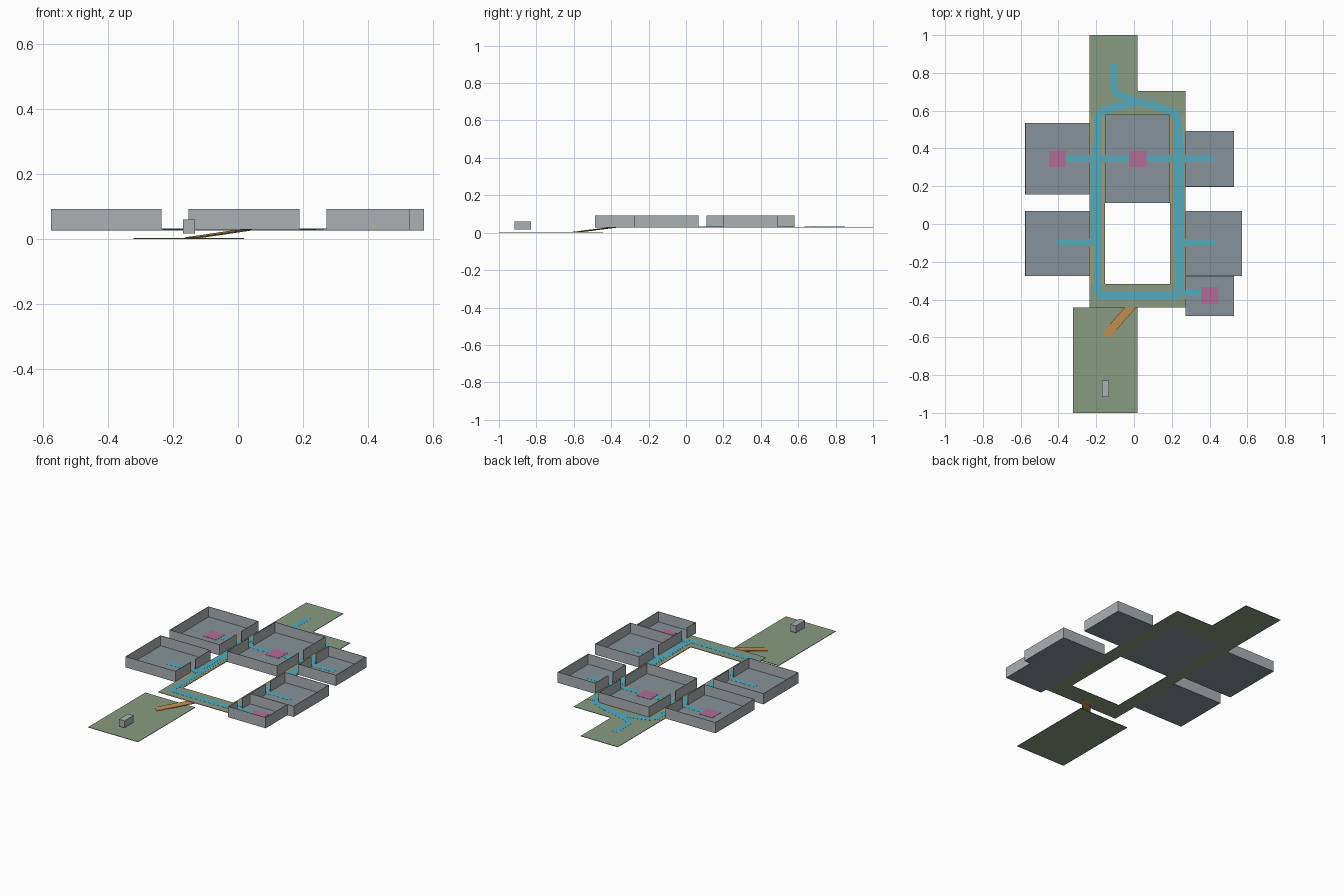
import bpy, bmesh
from mathutils import Vector

if "Cube" in bpy.data.objects:
    bpy.data.objects.remove(bpy.data.objects["Cube"])

def material(name, rgb):
    m = bpy.data.materials.new(name)
    m.diffuse_color = (*rgb, 1)
    m.use_nodes = True
    m.node_tree.nodes["Principled BSDF"].inputs["Base Color"].default_value = m.diffuse_color
    return m

GREEN = material("ground_green", (0.25, 0.33, 0.22))
SLATE = material("room_slate", (0.24, 0.29, 0.32))
WALL = material("wall_grey", (0.40, 0.44, 0.45))
CYAN = material("route_cyan", (0.09, 0.40, 0.50))
TAN = material("verge_tan", (0.36, 0.33, 0.17))
PINK = material("marker_pink", (0.45, 0.15, 0.31))
ORANGE = material("ramp_orange", (0.55, 0.28, 0.08))

def finish(bm, name, mat):
    bmesh.ops.recalc_face_normals(bm, faces=bm.faces)
    me = bpy.data.meshes.new(name)
    bm.to_mesh(me)
    bm.free()
    me.materials.append(mat)
    ob = bpy.data.objects.new(name, me)
    bpy.context.collection.objects.link(ob)

def add_box(bm, x0, x1, y0, y1, z0, z1):
    vs = bmesh.ops.create_cube(bm, size=1)["verts"]
    for v in vs:
        v.co = (x0 + (v.co.x + .5) * (x1 - x0),
                y0 + (v.co.y + .5) * (y1 - y0),
                z0 + (v.co.z + .5) * (z1 - z0))

def boxes(name, mat, *bounds):
    bm = bmesh.new()
    for b in bounds:
        add_box(bm, *b)
    finish(bm, name, mat)

def ribbon(name, pts, width, z, mat, closed=False, thick=0.0006):
    """Flat mitred strip along a polyline; points may carry their own z."""
    pts = [Vector((p[0], p[1], p[2] if len(p) > 2 else z)) for p in pts]
    n = len(pts)
    bm = bmesh.new()
    rows = []
    for i, p in enumerate(pts):
        a = pts[(i - 1) % n] if closed or i > 0 else None
        b = pts[(i + 1) % n] if closed or i < n - 1 else None
        d1 = ((p - a) if a else (b - p)).to_2d().normalized()
        d2 = ((b - p) if b else (p - a)).to_2d().normalized()
        t = (d1 + d2).normalized()
        k = width / 2 / max(t.dot(d1), 0.3)
        off = Vector((-t.y * k, t.x * k, 0))
        dn = Vector((0, 0, -thick))
        rows.append([bm.verts.new(q) for q in (p + off, p - off, p - off + dn, p + off + dn)])
    for i in range(n if closed else n - 1):
        r, s = rows[i], rows[(i + 1) % n]
        for j in range(4):
            bm.faces.new((r[j], r[(j + 1) % 4], s[(j + 1) % 4], s[j]))
    if not closed:
        bm.faces.new(rows[0])
        bm.faces.new(rows[-1])
    finish(bm, name, mat)

H = 0.03       # upper floor level
TOP = 0.093    # wall top
T = 0.003      # wall and floor thickness

# Ground plates
boxes("lower_ground", GREEN, (-.322, .018, -1, -.443, 0, T))
boxes("corridor_floor", GREEN,
      (-.235, -.153, -.443, .705, H - T, H), (.19, .273, -.443, .705, H - T, H),
      (-.153, .19, -.443, -.317, H - T, H), (-.153, .19, .58, .705, H - T, H))
boxes("north_ground", GREEN, (-.235, .018, .705, 1, H - T, H))

# Rooms: open boxes with full-height door gaps
def room(name, x0, x1, y0, y1, door_y, sides, gap=0.045):
    boxes(name + "_floor", SLATE, (x0, x1, y0, y1, H - T, H))
    walls = [(x0, x1, y0, y0 + T, H, TOP), (x0, x1, y1 - T, y1, H, TOP)]
    for side, a in (("W", x0), ("E", x1 - T)):
        if side in sides:
            walls += [(a, a + T, y0 + T, door_y - gap / 2, H, TOP),
                      (a, a + T, door_y + gap / 2, y1 - T, H, TOP)]
        else:
            walls.append((a, a + T, y0 + T, y1 - T, H, TOP))
    boxes(name + "_walls", WALL, *walls)

room("northwest_room", -.576, -.235, .155, .535, .345, "E")
room("southwest_room", -.576, -.235, -.275, .068, -.10, "E")
room("central_room", -.153, .19, .11, .58, .345, "WE")
room("northeast_room", .273, .53, .197, .493, .345, "W")
room("east_room", .273, .573, -.275, .068, -.10, "W")
room("southeast_room", .273, .53, -.487, -.275, -.375, "W")

# Corridor verges
for x, nm in ((-.195, "west_verge"), (.228, "east_verge")):
    ribbon(nm, [(x, -.32), (x, .58)], .074, H + .0007, TAN)

# Main route loop and branches
ribbon("route_loop", [(-.192, -.36), (-.175, -.38), (.215, -.38), (.235, -.36),
                      (.225, .57), (.205, .59), (.10, .63), (.02, .645), (-.08, .625),
                      (-.17, .595), (-.192, .57)], .04, H + .0014, CYAN, True)
ribbon("east_route", [(.243, -.34), (.243, .36), (.23, .58)], .044, H + .0018, CYAN)
ribbon("west_route", [(-.195, -.12), (-.212, -.08), (-.212, .345), (-.195, .5)],
       .034, H + .0018, CYAN)
ribbon("north_route", [(-.107, .85), (-.107, .71), (-.085, .685), (.02, .65)],
       .036, H + .0018, CYAN)
for nm, y, x0, x1 in (("northwest", .345, -.45, -.2), ("central", .345, -.2, .23),
                      ("northeast", .345, .23, .42), ("southwest", -.10, -.41, -.2),
                      ("east_room", -.10, .23, .43), ("southeast", -.365, .24, .38)):
    ribbon(nm + "_branch", [(x0, y), (x1, y)], .034, H + .0022, CYAN)

# Pink floor markers
for i, (x, y) in enumerate(((-.405, .345), (.02, .345), (.402, -.378))):
    boxes(f"floor_marker_{i + 1}", PINK,
          (x - .046, x + .046, y - .044, y + .044, H + .002, H + .0035))

# Ramp between the levels
ribbon("ramp", [(-.148, -.59, .005), (.025, -.39, .0305)], .046, 0, ORANGE, thick=.004)

# Block standing on the lower ground
boxes("start_block", WALL, (-.17, -.132, -.917, -.828, .017, .06))
